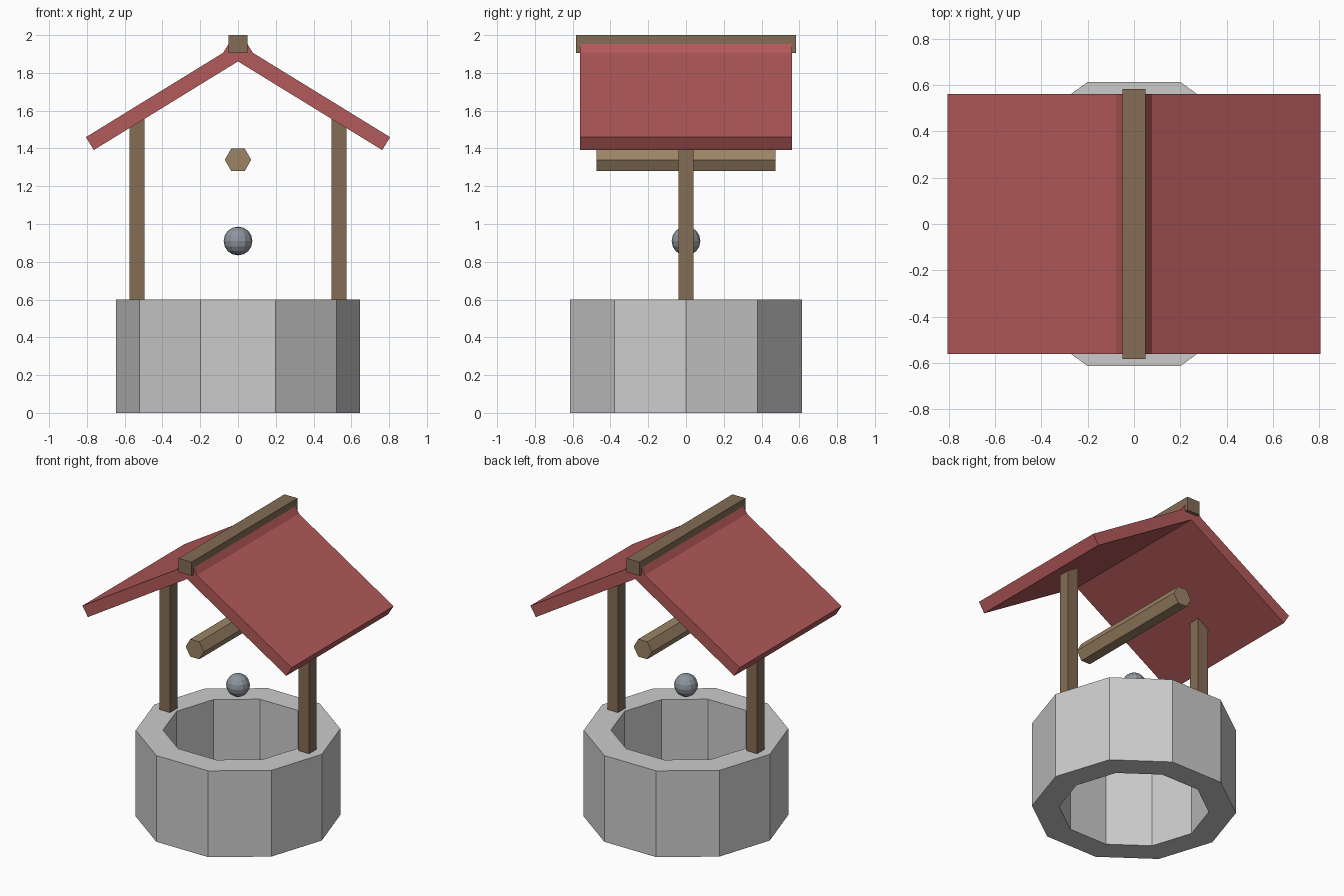
import bpy, bmesh, math

if "Cube" in bpy.data.objects:
    bpy.data.objects.remove(bpy.data.objects["Cube"])


def material(name, rgb):
    m = bpy.data.materials.new(name)
    m.diffuse_color = (*rgb, 1)
    m.use_nodes = True
    m.node_tree.nodes["Principled BSDF"].inputs["Base Color"].default_value = m.diffuse_color
    return m


wood = material("wood", (0.23, 0.15, 0.09))
light_wood = material("light_wood", (0.33, 0.23, 0.13))
red = material("red_tiles", (0.45, 0.10, 0.10))
metal = material("metal", (0.27, 0.30, 0.34))


def box(name, loc, size, mat, tilt=0):
    bpy.ops.mesh.primitive_cube_add(size=1, location=loc)
    o = bpy.context.object
    o.name = name
    o.scale = size
    o.rotation_euler = (0, tilt, 0)
    o.data.materials.append(mat)
    return o


# Stone wall: ten-sided open ring
SIDES, OUTER, INNER, HEIGHT = 10, 0.645, 0.473, 0.6
bm = bmesh.new()
profile = [(OUTER, 0), (OUTER, HEIGHT), (INNER, HEIGHT), (INNER, 0)]
columns = []
for i in range(SIDES):
    a = 2 * math.pi * i / SIDES
    columns.append([bm.verts.new((r * math.cos(a), r * math.sin(a), z)) for r, z in profile])
for i in range(SIDES):
    c, d = columns[i], columns[(i + 1) % SIDES]
    for j in range(4):
        k = (j + 1) % 4
        bm.faces.new((c[j], d[j], d[k], c[k]))
bmesh.ops.recalc_face_normals(bm, faces=bm.faces)
mesh = bpy.data.meshes.new("stone_wall")
bm.to_mesh(mesh)
bm.free()
bpy.context.collection.objects.link(bpy.data.objects.new("stone_wall", mesh))

# Posts and crossing roof slabs, one per side
for side, s in (("left", -1), ("right", 1)):
    box(side + "_post", (s * 0.535, 0, 1.09), (0.08, 0.08, 0.98), wood)
    box(side + "_roof_slab", (s * 0.364, 0, 1.684), (0.987, 1.12, 0.08), red, s * 0.551)

# Ridge beam
box("ridge_beam", (0, 0, 1.9525), (0.10, 1.165, 0.095), wood)

# Six-sided winding axle, corners pointing sideways
bpy.ops.mesh.primitive_cylinder_add(vertices=6, radius=0.07, depth=0.95, location=(0, 0, 1.34),
                                    rotation=(math.pi / 2, 0, math.pi))
axle = bpy.context.object
axle.name = "winding_axle"
axle.data.materials.append(light_wood)
bm = bmesh.new()
bm.from_mesh(axle.data)
if max(v.co.x for v in bm.verts) < 0.069:
    for v in bm.verts:
        v.co.x, v.co.y = v.co.y, -v.co.x
bm.to_mesh(axle.data)
bm.free()

# Hanging ball
bpy.ops.mesh.primitive_uv_sphere_add(segments=12, ring_count=8, radius=0.076, location=(0, 0, 0.91))
ball = bpy.context.object
ball.name = "hanging_ball"
ball.data.materials.append(metal)
